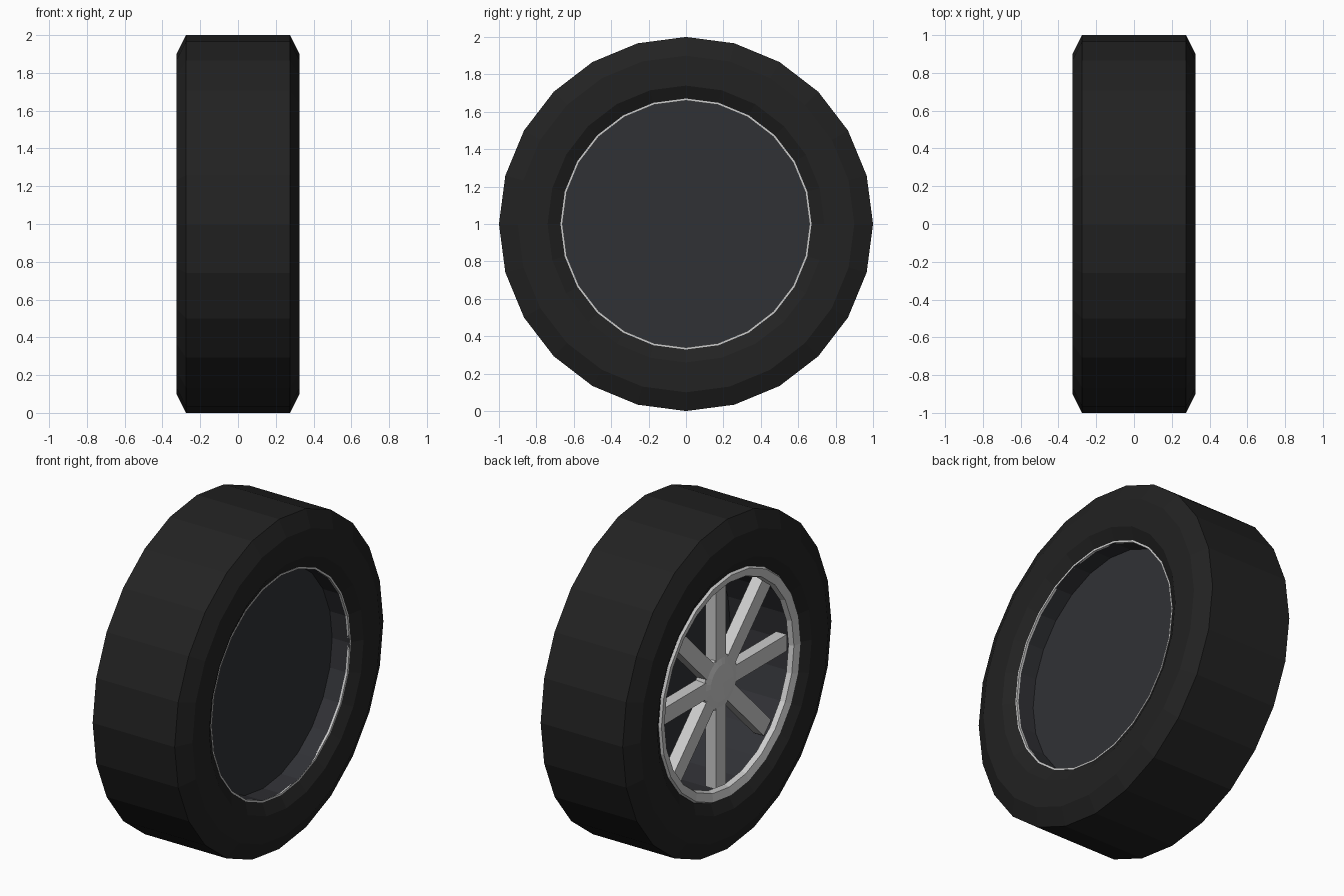
import bpy, bmesh
from math import sin, cos, pi
from mathutils import Matrix, Vector

if "Cube" in bpy.data.objects:
    bpy.data.objects.remove(bpy.data.objects["Cube"])

CENTRE = Vector((0, 0, 1))


def material(name, rgb):
    m = bpy.data.materials.new(name)
    m.diffuse_color = (*rgb, 1)
    m.use_nodes = True
    m.node_tree.nodes["Principled BSDF"].inputs["Base Color"].default_value = m.diffuse_color
    return m


def finish(name, bm, mat):
    bmesh.ops.recalc_face_normals(bm, faces=bm.faces)
    mesh = bpy.data.meshes.new(name)
    bm.to_mesh(mesh)
    bm.free()
    mesh.materials.append(mat)
    ob = bpy.data.objects.new(name, mesh)
    ob.location = CENTRE
    bpy.context.collection.objects.link(ob)
    return ob


def lathe(name, profile, mat, closed=True, sides=24):
    """Spin (x, radius) points around the x axis."""
    bm = bmesh.new()
    rings = [[bm.verts.new((x, r * cos(2 * pi * i / sides), r * sin(2 * pi * i / sides)))
              for i in range(sides)] for x, r in profile]
    pairs = list(zip(rings, rings[1:]))
    if closed:
        pairs.append((rings[-1], rings[0]))
    for a, b in pairs:
        for i in range(sides):
            j = (i + 1) % sides
            bm.faces.new((a[i], a[j], b[j], b[i]))
    bmesh.ops.remove_doubles(bm, verts=bm.verts, dist=1e-5)
    bmesh.ops.dissolve_degenerate(bm, edges=bm.edges, dist=1e-6)
    return finish(name, bm, mat)


rubber = material("rubber", (0.016, 0.016, 0.016))
dark = material("dark_metal", (0.03, 0.031, 0.036))
silver = material("silver", (0.52, 0.52, 0.54))

# Tyre: chamfered tread, flat sidewalls, sloped beads
half = [(0.275, 1.0), (0.325, 0.9), (0.325, 0.74), (0.285, 0.67)]
lathe("tyre", half + [(-x, r) for x, r in reversed(half)], rubber)

# Rim: thin edge on the inner side, wide lip on the spoked side
lathe("rim_inner_edge", [(0.288, 0.671), (0.288, 0.66), (0.275, 0.66), (0.275, 0.671)], silver)
lathe("rim_lip", [(-0.285, 0.68), (-0.303, 0.668), (-0.29, 0.62),
                  (-0.26, 0.61), (-0.26, 0.671)], silver)

# Dark barrel lining and the recessed disc across it
lathe("barrel", [(-0.262, 0.66), (0.287, 0.66)], dark, closed=False)
lathe("back_disc", [(0.17, 0), (0.17, 0.66), (0.165, 0.66), (0.165, 0)], dark, closed=False)

# Eight box spokes
bm = bmesh.new()
for k in range(8):
    place = (Matrix.Rotation(k * pi / 4, 4, 'X') @ Matrix.Translation((-0.2, 0, 0.375))
             @ Matrix.Diagonal((0.07, 0.1, 0.51, 1)))
    bmesh.ops.create_cube(bm, size=1, matrix=place)
finish("spokes", bm, silver)

# Hub cap, slightly domed
lathe("hub_cap", [(-0.165, 0), (-0.165, 0.15), (-0.232, 0.16), (-0.243, 0.11), (-0.25, 0)],
      silver, closed=False)
